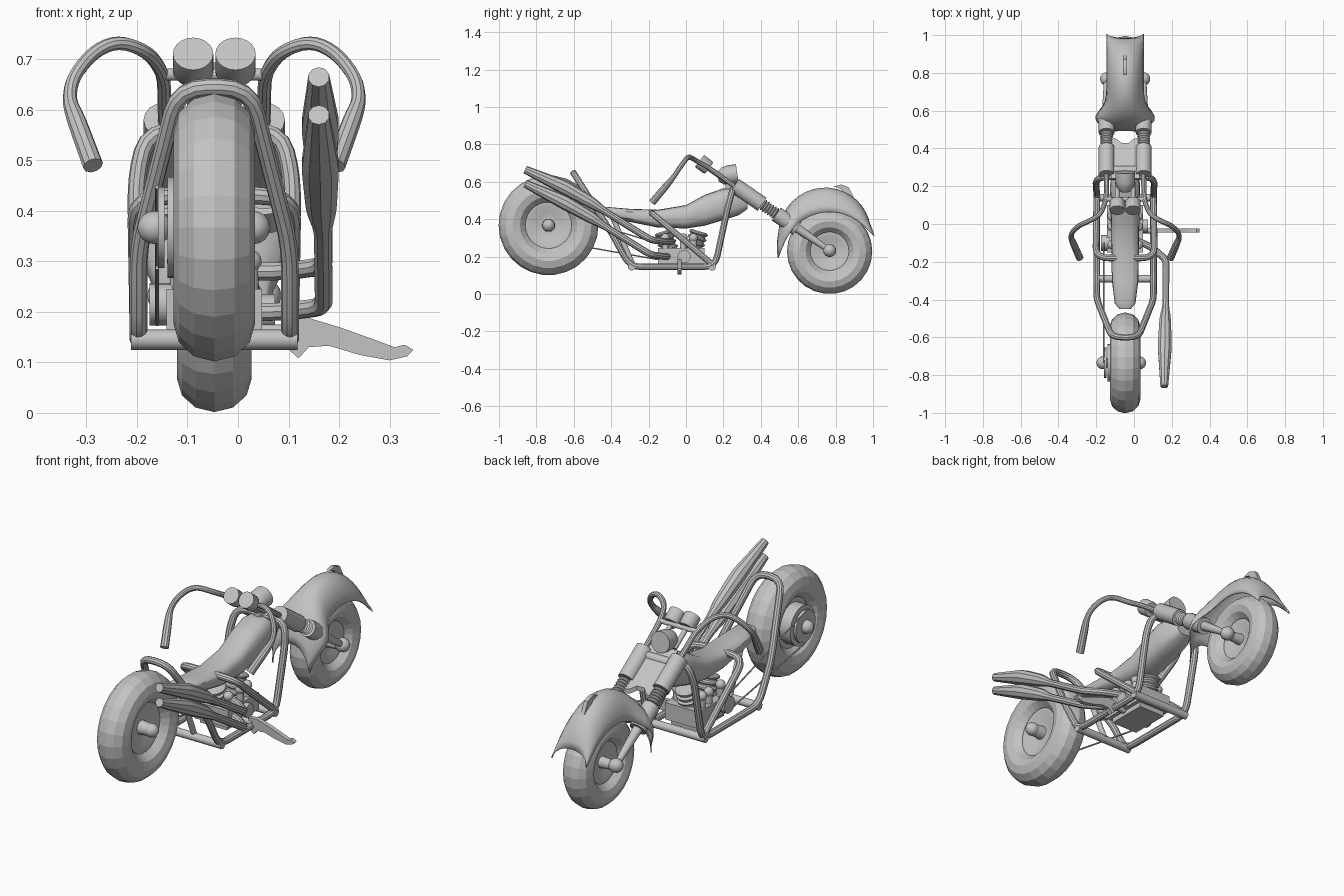
import bpy, bmesh, math
from mathutils import Vector

if "Cube" in bpy.data.objects:
    bpy.data.objects.remove(bpy.data.objects["Cube"])

CX = -0.047  # the centre plane of the bike
GREY = (0.55, 0.55, 0.55, 1)
mat = bpy.data.materials.new("plain_grey")
mat.use_nodes = True
mat.diffuse_color = GREY
mat.node_tree.nodes["Principled BSDF"].inputs["Base Color"].default_value = GREY


def finish(ob, smooth=True):
    ob.data.materials.append(mat)
    bpy.ops.object.select_all(action="DESELECT")
    ob.select_set(True)
    bpy.context.view_layer.objects.active = ob
    if smooth:
        bpy.ops.object.shade_smooth_by_angle(angle=math.radians(35))
    return ob


def loft(name, rings, wrap=True, caps=True, loop=False, smooth=True):
    """Skin a list of rings that all have the same point count."""
    bm = bmesh.new()
    vs = [[bm.verts.new(p) for p in ring] for ring in rings]
    n = len(rings[0])
    for i in range(len(vs) if loop else len(vs) - 1):
        a, b = vs[i], vs[(i + 1) % len(vs)]
        for j in range(n if wrap else n - 1):
            k = (j + 1) % n
            bm.faces.new((a[j], a[k], b[k], b[j]))
    if caps and not loop:
        bm.faces.new(vs[0])
        bm.faces.new(vs[-1])
    bmesh.ops.recalc_face_normals(bm, faces=bm.faces)
    me = bpy.data.meshes.new(name)
    bm.to_mesh(me)
    bm.free()
    ob = bpy.data.objects.new(name, me)
    bpy.context.collection.objects.link(ob)
    return finish(ob, smooth)


def lathe(name, profile, origin, axis, seg=20, **kw):
    """Turn (radius, height) pairs about an axis."""
    q = Vector(axis).to_track_quat("Z", "Y")
    rings = [[Vector(origin) + q @ Vector((r * math.cos(t), r * math.sin(t), h))
              for t in (2 * math.pi * j / seg for j in range(seg))] for r, h in profile]
    return loft(name, rings, **kw)


def rod(name, a, b, r, r2=None, seg=16):
    d = Vector(b) - Vector(a)
    return lathe(name, [(r, 0), (r2 or r, d.length)], a, d, seg)


def ball(name, c, r):
    prof = [(r * math.sin(t), -r * math.cos(t)) for t in (math.pi * (i + .1) / 8.2 for i in range(9))]
    return lathe(name, prof, c, (1, 0, 0), 14)


def tube(name, pts, r, bend=0.05, closed=False):
    """Round pipe along a path with filleted corners; a 4th value scales the radius."""
    p = [Vector(tuple(q) + (1,) * (4 - len(q))) for q in pts]
    path, n = [], len(p)
    for i, c in enumerate(p):
        if not closed and i in (0, n - 1):
            path.append(c)
            continue
        ends = []
        for o in (p[i - 1], p[(i + 1) % n]):
            ends.append(c.lerp(o, min(bend / (o - c).to_3d().length, 0.48)))
        for k in range(5):
            t = k / 4
            path.append(ends[0].lerp(c, t).lerp(c.lerp(ends[1], t), t))
    cu = bpy.data.curves.new(name, "CURVE")
    cu.dimensions = "3D"
    cu.bevel_depth, cu.bevel_resolution, cu.use_fill_caps = r, 3, True
    sp = cu.splines.new("POLY")
    sp.points.add(len(path) - 1)
    for s, v in zip(sp.points, path):
        s.co, s.radius = (v.x, v.y, v.z, 1), v.w
    sp.use_cyclic_u = closed
    ob = bpy.data.objects.new(name, cu)
    bpy.context.collection.objects.link(ob)
    bpy.ops.object.select_all(action="DESELECT")
    ob.select_set(True)
    bpy.context.view_layer.objects.active = ob
    bpy.ops.object.convert(target="MESH")
    return finish(bpy.context.object)


def both(half):
    """Mirror half a path across the centre plane to make a whole one."""
    right = [(CX + x, y, z) for x, y, z in half]
    return right + [(CX - x, y, z) for x, y, z in reversed(half)]


def box(name, lo, hi):
    rings = [[(lo[0], lo[1], z), (hi[0], lo[1], z), (hi[0], hi[1], z), (lo[0], hi[1], z)]
             for z in (lo[2], hi[2])]
    return loft(name, rings)


# Wheels: fat faceted tyre and a dished hub
def wheel(name, y, z, radius, inner, half):
    mid, thick = (radius + inner) / 2, (radius - inner) / 2
    prof = [(mid + thick * math.cos(t), half * math.sin(t))
            for t in (2 * math.pi * k / 12 for k in range(12))]
    lathe(name + "_tyre", prof, (CX, y, z), (1, 0, 0), 26, loop=True, smooth=False)
    w = half * 0.45
    dish = [(inner * 1.1, w), (inner * .9, w), (inner * .55, w * .5), (inner * .3, w * .5), (inner * .25, half)]
    prof = [(r, -h) for r, h in reversed(dish)] + dish
    lathe(name + "_hub", prof, (CX, y, z), (1, 0, 0), 26)


wheel("rear", -0.735, 0.367, 0.267, 0.115, 0.081)
wheel("front", 0.768, 0.228, 0.228, 0.095, 0.074)
REAR = (-0.735, 0.367)
rod("rear_axle", (-0.17, *REAR), (0.02, *REAR), 0.015)
ball("rear_axle_cap", (0.03, *REAR), 0.034)
ball("rear_sprocket_cap", (-0.165, *REAR), 0.034)
rod("rear_sprocket", (-0.158, *REAR), (-0.146, *REAR), 0.08, seg=24)
rod("rear_brake_drum", (-0.14, *REAR), (-0.08, *REAR), 0.1, seg=24)
for s in (1, -1):
    rod("drive_chain", (-0.16, -0.735, 0.367 + s * .08), (-0.16, -0.1, 0.215 + s * .04), 0.004, seg=6)
rod("engine_pulley", (-0.175, -0.1, 0.215), (-0.13, -0.1, 0.215), 0.042)
rod("front_axle", (CX - .1, .768, .232), (CX + .1, .768, .232), 0.014)

# Front fender: a flared shell with scalloped ends
rings = []
for i in range(19):
    u = i / 18
    ring = []
    for j in range(13):
        s = j / 6 - 1
        a = math.radians((28 - 14 * s * s) * (1 - u) + (166 + 26 * s * s) * u)
        w = 0.1 + 0.06 * math.exp(-((u - 0.8) / 0.13) ** 2)
        rad = 0.255 + 0.02 * u + 0.055 * math.sin(math.pi * u)
        rad -= 0.15 * math.sin(math.pi * u) ** 0.8 * (1 - math.cos(s * 1.45))
        ring.append((CX + w * math.sin(s * 1.45), 0.76 + rad * math.cos(a), 0.25 + rad * math.sin(a)))
    rings.append(ring)
fender = loft("front_fender", rings, wrap=False, caps=False)
mod = fender.modifiers.new("thickness", "SOLIDIFY")
mod.thickness = 0.006

# Fin ornament on the fender
fin = [(.79, .575), (.83, .585), (.87, .57), (.9, .51), (.87, .53), (.845, .53), (.83, .56)]
loft("fender_fin", [[(CX + s * .01, y, z) for y, z in fin] for s in (-1, 1)])

# Fork legs, springs and handlebars on each side
TOP, AXLE = Vector((0, 0.26, 0.58)), Vector((0, 0.768, 0.232))
for s in (1, -1):
    x = Vector((CX + s * 0.098, 0, 0))

    def leg(t):
        return x + TOP.lerp(AXLE, t)

    rod("fork_upper", leg(0), leg(.29), 0.042)
    rod("fork_lower", leg(.44), leg(.66), 0.042)
    rod("fork_strut", leg(.6), leg(1), 0.026, 0.014)
    h = 0.616 * 0.15 / 12
    lathe("fork_spring", [(0.034 if k % 2 else 0.022, k * h) for k in range(13)],
          leg(.29), AXLE - TOP, 16)
    ball("fork_axle_cap", leg(1), 0.035)
    bar = [(.098, .26, .575), (.1, .13, .67), (.13, .05, .715), (.19, .015, .737), (.24, -.005, .715),
           (.28, -.04, .665), (.288, -.07, .62), (.275, -.1, .585, 1.4), (.24, -.18, .49, 1.5)]
    tube("handlebar", [(CX + s * p[0], *p[1:]) for p in bar], 0.0135, 0.04)

    # Gauge and its mount
    gx = CX + s * 0.042
    lathe("gauge", [(.034, -.03), (.04, -.02), (.04, .035)], (gx, .1, .69), (0, -.8, .6))
    rod("gauge_mount", (gx, .12, .67), (gx, .22, .6), 0.012)

rod("handlebar_clamp", (CX - .1, .13, .67), (CX + .1, .13, .67), 0.012)
rod("steering_yoke", (CX - .11, .285, .56), (CX + .11, .285, .56), 0.022)
lathe("headlight", [(.025, -.055), (.045, -.03), (.052, 0), (.052, .05)], (CX, .225, .635), (0, 1, .15))
rod("headlight_bracket", (CX, .23, .54), (CX, .23, .62), 0.02)

# Plate between the fork legs, notched at its lower end
plate = [(-.075, .24), (-.075, .46), (-.045, .45), (-.02, .43), (.02, .43), (.045, .45), (.075, .46), (.075, .24)]
loft("fork_plate", [[(CX + x, y, .58 - (y - .26) * .686 + dz) for x, y in plate] for dz in (-.012, .012)])

# Tank and seat in one flowing body: y, underside, top, half width
body = [(-.45, .43, .455, .03), (-.42, .415, .465, .055), (-.3, .385, .455, .07), (-.15, .355, .45, .073),
        (0, .35, .475, .075), (.1, .365, .53, .078), (.2, .395, .565, .08), (.28, .42, .56, .07), (.33, .455, .52, .045)]
rings = []
for y, lo, hi, w in body:
    ring = []
    for k in range(16):
        c, s = math.cos(k * math.pi / 8), math.sin(k * math.pi / 8)
        ring.append((CX + w * math.copysign(abs(c) ** .7, c), y,
                     (lo + hi) / 2 + (hi - lo) / 2 * math.copysign(abs(s) ** .7, s)))
    rings.append(ring)
loft("tank_and_seat", rings)

# Frame: main cradle running up into the rear loop, and the diagonal hoop
tube("main_frame", both([(.13, .25, .56), (.155, .225, .47), (.15, .155, .145), (.15, -.3, .145),
                         (.15, -.4, .33), (.07, -.6, .645)]), 0.0175, 0.06, closed=True)
tube("diagonal_hoop", both([(.15, .15, .15), (.155, -.18, .43)]), 0.0175, 0.07)
for y in (-.29, .14):
    rod("frame_cross_bar", (CX - .165, y, .145), (CX + .165, y, .145), 0.02)
rod("seat_support", (CX, -.28, .145), (CX, -.4, .43), 0.014)
rod("neck_tube", (CX, .25, .46), (CX, .25, .58), 0.03)

# Engine block, finned cylinders and domed covers
box("engine_block", (CX - .095, -.15, .16), (CX + .095, .1, .245))
box("engine_sump", (CX - .075, -.13, .135), (CX + .075, .08, .16))
for y, tilt in ((-.09, -.3), (.04, .3)):
    lathe("engine_cylinder", [(.052 if k % 4 in (1, 2) else .042, .007 * k) for k in range(16)],
          (CX, y, .235), (0, tilt, 1), 18)
for s in (1, -1):
    for y in (-.11, -.015, .04):
        x = CX + s * .07
        rod("valve_stem", (x, y, .24), (x, y, .295), 0.018)
        ball("valve_cover", (x, y, .3), 0.024)
rod("side_cover", (CX + .09, -.01, .2), (CX + .12, -.01, .2), 0.035)

# Twin exhausts: pipes sweeping out into tapered silencers
for z0, z1, z2, tip in ((.28, .445, .57, .665), (.2, .365, .49, .59)):
    tube("exhaust", [(CX + .04, -.08, z0), (.09, -.12, z0), (.17, -.19, z0 + .01), (.168, -.44, z1),
                     (.165, -.5, z1 + .04, 1.7), (.163, -.65, z2, 2.1), (.16, -.86, tip, 1.15)],
         0.0185, 0.03)

# Kickstand blade
stand = [(.09, .185), (.14, .188), (.2, .17), (.27, .145), (.31, .13), (.33, .135), (.347, .125),
         (.335, .112), (.3, .104), (.24, .115), (.18, .133), (.14, .13), (.12, .108), (.095, .13)]
loft("kickstand", [[(x, -.035 + s * .011, z) for x, z in stand] for s in (-1, 1)])
rod("kickstand_pivot", (CX + .08, -.035, .16), (.11, -.035, .16), 0.015)
